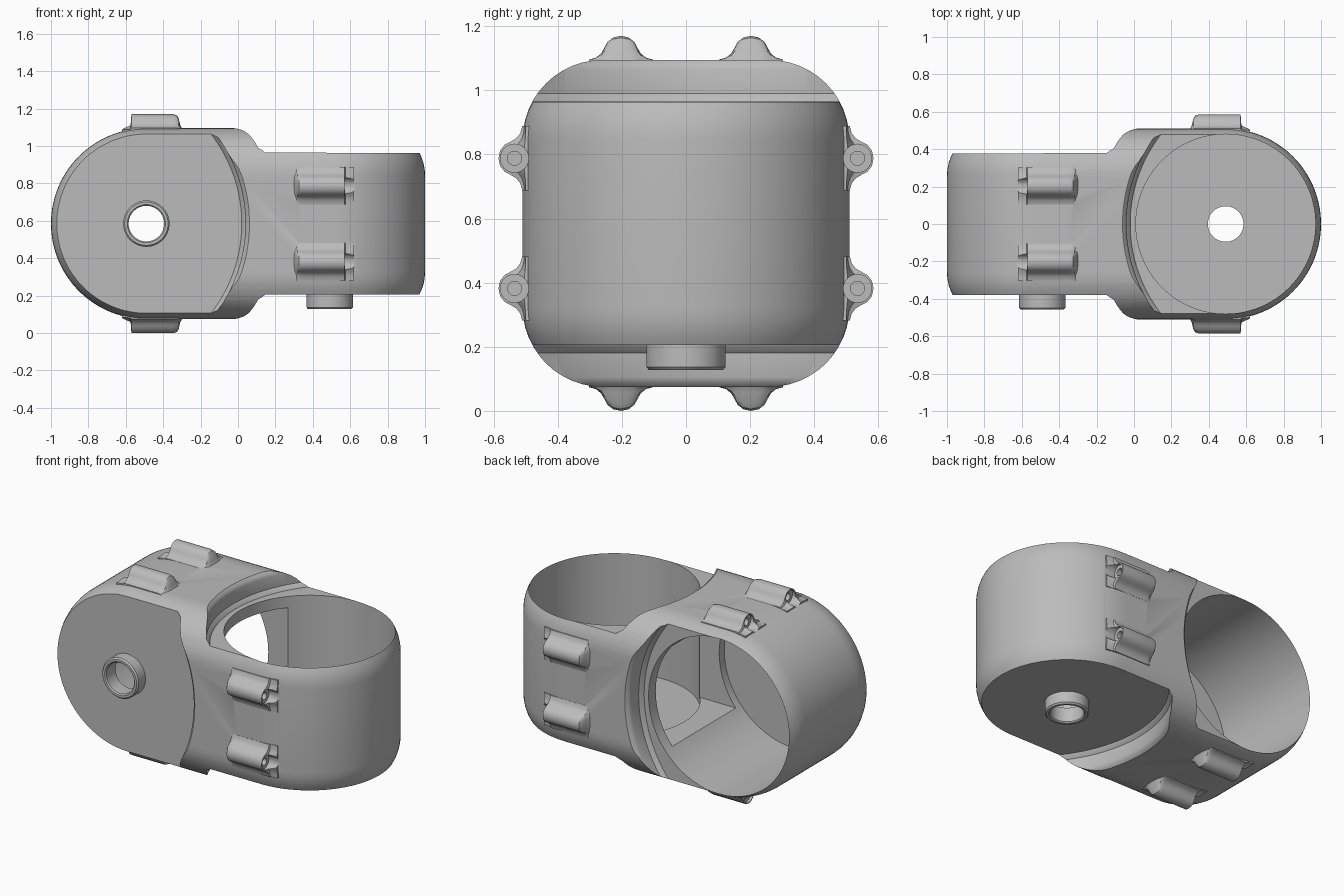
import bpy, bmesh, math
from mathutils import Matrix, Vector

cube = bpy.data.objects.get("Cube")
if cube:
    bpy.data.objects.remove(cube, do_unlink=True)

R = 0.51        # barrel radius
CX = 0.49       # barrel centre distance from the middle
CZ = 0.585      # height of the centre line
HALF = 0.38     # half length of each barrel
ROUND = 0.25    # corner radius of the hub section

grey = bpy.data.materials.new("light_grey")
grey.use_nodes = True
grey.diffuse_color = (0.5, 0.5, 0.5, 1)
grey.node_tree.nodes["Principled BSDF"].inputs["Base Color"].default_value = (0.5, 0.5, 0.5, 1)


def finish(name, bm):
    bmesh.ops.remove_doubles(bm, verts=bm.verts, dist=1e-5)
    bmesh.ops.recalc_face_normals(bm, faces=bm.faces)
    mesh = bpy.data.meshes.new(name)
    bm.to_mesh(mesh)
    bm.free()
    mesh.materials.append(grey)
    obj = bpy.data.objects.new(name, mesh)
    bpy.context.collection.objects.link(obj)
    return obj


def add_rings(bm, rings, caps=False):
    loops = [[bm.verts.new(p) for p in ring] for ring in rings]
    n = len(loops[0])
    for a, b in zip(loops, loops[1:]):
        for i in range(n):
            j = (i + 1) % n
            bm.faces.new((a[i], a[j], b[j], b[i]))
    if caps:
        bm.faces.new(loops[0])
        bm.faces.new(loops[-1])


def lathe(name, profile, frame, segs=96, closed=False):
    bm = bmesh.new()
    verts = [bm.verts.new((r, 0, h)) for r, h in profile]
    pairs = list(zip(verts, verts[1:])) + ([(verts[-1], verts[0])] if closed else [])
    edges = [bm.edges.new(p) for p in pairs]
    bmesh.ops.spin(bm, geom=verts + edges, cent=(0, 0, 0), axis=(0, 0, 1),
                   angle=math.tau, steps=segs)
    bmesh.ops.transform(bm, matrix=frame, verts=bm.verts)
    return finish(name, bm)


def combine(target, tool, operation):
    mod = target.modifiers.new(operation, 'BOOLEAN')
    mod.operation = operation
    mod.solver = 'EXACT'
    mod.object = tool
    bpy.context.view_layer.objects.active = target
    bpy.ops.object.modifier_apply(modifier=mod.name)
    bpy.data.objects.remove(tool, do_unlink=True)


# Frames whose z axis points out of the closed end of each barrel
upright = Matrix.Translation((CX, 0, CZ)) @ Matrix.Rotation(math.pi, 4, 'X')
lying = Matrix.Translation((-CX, 0, CZ)) @ Matrix.Rotation(math.pi / 2, 4, 'X')

# Body: rounded square section, swept round a different axis at each end
section = []
for q in range(4):
    for k in range(13):
        a = (q + k / 12) * math.pi / 2
        cy, cz = [(1, 1), (-1, 1), (-1, -1), (1, -1)][q]
        section.append((cy * (R - ROUND) + ROUND * math.cos(a),
                        cz * (R - ROUND) + ROUND * math.sin(a)))
STEPS = 28
angles = [math.pi / 2 * i / STEPS for i in range(STEPS + 1)]
rings = [[(-CX - abs(z) * math.sin(a), y, CZ + z * math.cos(a)) for y, z in section]
         for a in reversed(angles)]
rings += [[(CX + abs(y) * math.sin(a), y * math.cos(a), CZ + z) for y, z in section]
          for a in angles]
bm = bmesh.new()
add_rings(bm, rings)
body = finish("joint_housing", bm)

# Trim both ends of each barrel, leaving curved shoulders on the hub
shoulder = [(0, HALF), (0.78, HALF), (0.787, 0.392), (0.8, 0.405), (0.8, 0.48),
            (0.806, 0.497), (0.825, 0.513), (0.825, 0.7), (0, 0.7)]
for frame, shift in ((upright, 0.27), (lying, -0.27)):
    for side in (1, -1):
        profile = [(r, h * side) for r, h in shoulder]
        cutter = lathe("shoulder_cutter", profile,
                       Matrix.Translation((shift, 0, 0)) @ frame, 128)
        combine(body, cutter, 'DIFFERENCE')


# Screw bosses: four on each barrel
def on_upright(side, offset):
    return lambda x, w, h: (x, side * h, CZ + offset + w)


def on_lying(side, offset):
    return lambda x, w, h: (-x, offset + w, CZ + side * h)


places = [f(s, o) for f in (on_upright, on_lying) for s in (1, -1) for o in (0.203, -0.203)]
half_bell = [(0.1, 0.49), (0.1, 0.511), (0.078, 0.517), (0.062, 0.53),
             (0.052, 0.547), (0.042, 0.566), (0.024, 0.58)]
bell = half_bell + [(0, 0.585)] + [(-w, h) for w, h in reversed(half_bell)]
stations = [(0.295, 0), (0.31, 0.35), (0.317, 0.75), (0.327, 0.93), (0.345, 1),
            (0.57, 1), (0.575, 0.4), (0.62, 0.05)]
BASE = 0.5
bm = bmesh.new()
for put in places:
    add_rings(bm, [[put(x, w, h if h < BASE else BASE + (h - BASE) * f) for w, h in bell]
                   for x, f in stations], caps=True)
combine(body, finish("screw_bosses", bm), 'UNION')

# Screw head pockets and screw holes
bm = bmesh.new()
for put in places:
    shape = [(0.36, 0.022), (0.555, 0.022), (0.555, 0.044), (0.8, 0.044)]
    add_rings(bm, [[put(x, r * math.cos(math.tau * i / 24), 0.535 + r * math.sin(math.tau * i / 24))
                    for i in range(24)] for x, r in shape], caps=True)
combine(body, finish("screw_cutter", bm), 'DIFFERENCE')

# Hollow out the barrels, open at one end, with a shaft hole in the other
for frame in (upright, lying):
    cavity = [(0, 0.5), (0.097, 0.5), (0.097, 0.36), (0.48, 0.36), (0.48, -0.8), (0, -0.8)]
    combine(body, lathe("cavity_cutter", cavity, frame, 112), 'DIFFERENCE')

# Passage joining the two cavities
bm = bmesh.new()
bmesh.ops.create_cube(bm, size=1)
bmesh.ops.scale(bm, vec=(0.5, 0.62, 0.62), verts=bm.verts)
bmesh.ops.translate(bm, vec=(0, 0, CZ), verts=bm.verts)
combine(body, finish("passage_cutter", bm), 'DIFFERENCE')

# Shaft collars on the closed ends
collar = [(0.095, 0.362), (0.124, 0.362), (0.124, 0.448), (0.116, 0.457),
          (0.102, 0.457), (0.095, 0.45)]
parts = [body,
         lathe("lower_collar", collar, upright, 64, True),
         lathe("front_collar", collar, lying, 64, True)]

for obj in parts:
    bpy.ops.object.select_all(action='DESELECT')
    obj.select_set(True)
    bpy.context.view_layer.objects.active = obj
    bpy.ops.object.shade_smooth_by_angle(angle=math.radians(32))
